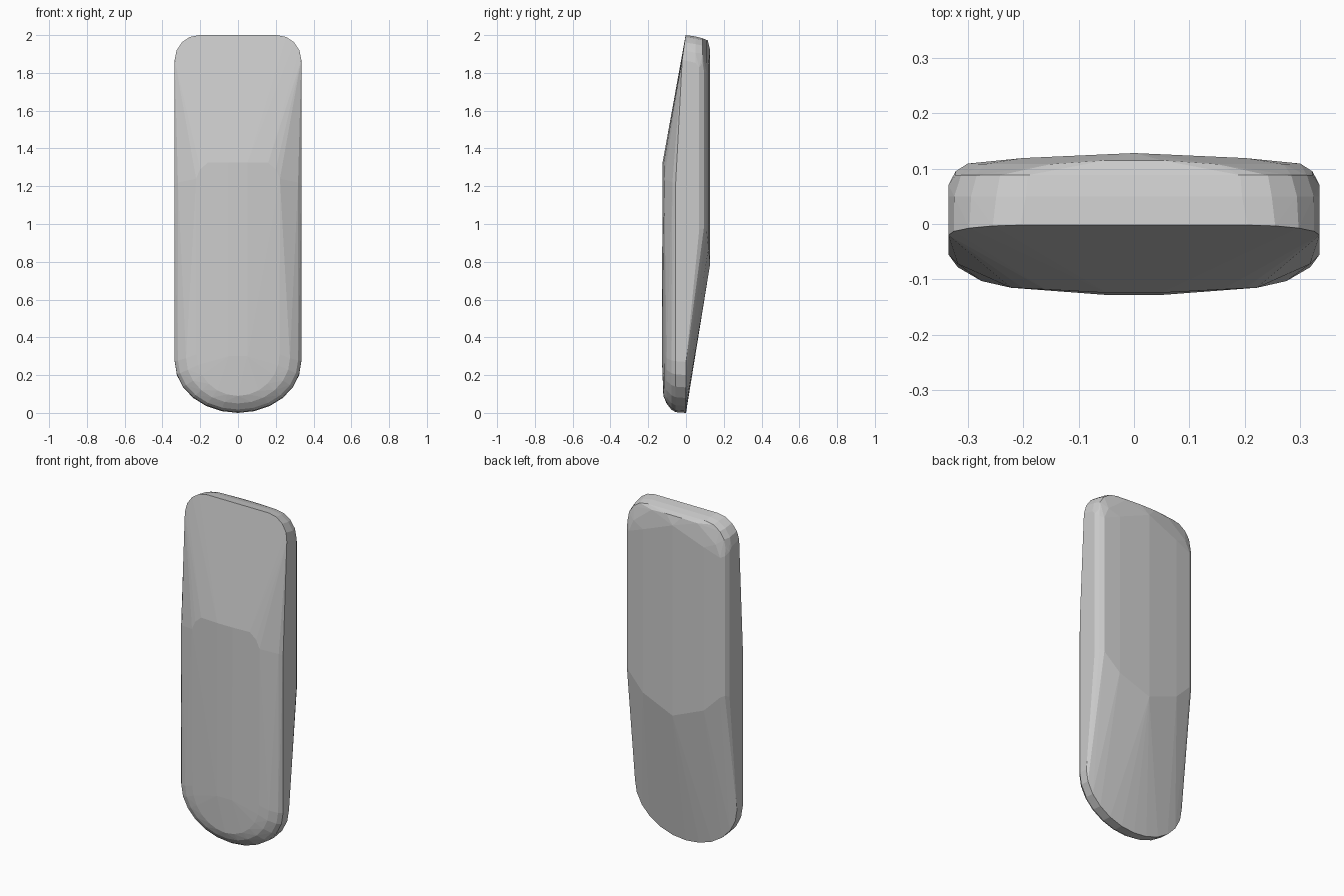
import bpy, bmesh, math

if "Cube" in bpy.data.objects:
    bpy.data.objects.remove(bpy.data.objects["Cube"])

pts = []


def mirror(*group):
    """Add points on both sides of x = 0."""
    for x, y, z in group:
        pts.append((x, y, z))
        if x > 0:
            pts.append((-x, y, z))


def lower_arc(w, h, z0, y, n=6, y_mid=None):
    """Half of a rounded lower end, from bottom centre to side."""
    for i in range(n + 1):
        a = math.pi / 2 * i / n
        x = w * math.sin(a)
        yy = y if y_mid is None else y_mid + (y - y_mid) * x / w
        mirror((x, yy, z0 + h * (1 - math.cos(a))))


def top_corner(w, r, z_top, y, r_z=None, n=4, slope=0.0):
    """Rounded upper corner, optionally leaning with height."""
    r_z = r_z or r
    for i in range(n + 1):
        a = math.pi / 2 * i / n
        z = z_top - r_z * (1 - math.cos(a))
        mirror((w - r + r * math.sin(a), y - slope * (z_top - z), z))


# Rounded lower tip: vertical rim, then shoulder up to the front panel
lower_arc(0.335, 0.27, 0.0, 0.0)
lower_arc(0.335, 0.27, 0.004, -0.055)
lower_arc(0.318, 0.26, 0.018, -0.078)
lower_arc(0.275, 0.24, 0.05, -0.103)
lower_arc(0.22, 0.22, 0.09, -0.115, y_mid=-0.12)

# Gently crowned front panel and the bevels beside it
mirror((0.05, -0.128, 0.30), (0.05, -0.124, 1.325),
       (0.16, -0.118, 1.325), (0.20, -0.116, 1.29), (0.222, -0.115, 1.24),
       (0.318, -0.072, 1.22), (0.335, -0.055, 1.21))

# Chisel edge at the top of the front slope
top_corner(0.335, 0.13, 2.0, -0.002, slope=0.14)

# Rounded upper rear shoulder
top_corner(0.335, 0.14, 1.993, 0.05)
top_corner(0.322, 0.13, 1.983, 0.088)
mirror((0.15, 0.108, 1.965), (0.05, 0.115, 1.972),
       (0.27, 0.108, 1.87), (0.30, 0.109, 1.80),
       (0.20, 0.119, 1.84), (0.0, 0.128, 1.92))

# Crowned back panel and the fold above the rear lower slope
mirror((0.335, 0.07, 1.83), (0.335, 0.07, 0.97), (0.322, 0.095, 1.81),
       (0.322, 0.095, 0.98), (0.30, 0.109, 0.97),
       (0.20, 0.119, 0.87), (0.0, 0.128, 0.79))

mesh = bpy.data.meshes.new("chisel_blade")
blade = bpy.data.objects.new("chisel_blade", mesh)
bpy.context.collection.objects.link(blade)

# Skin the profiles with a faceted convex surface
bm = bmesh.new()
for p in pts:
    bm.verts.new(p)
bmesh.ops.remove_doubles(bm, verts=bm.verts[:], dist=0.0005)
bmesh.ops.convex_hull(bm, input=bm.verts[:])
bmesh.ops.delete(bm, geom=[v for v in bm.verts if not v.link_faces],
                 context='VERTS')
bmesh.ops.dissolve_limit(bm, angle_limit=math.radians(1.0),
                         verts=bm.verts[:], edges=bm.edges[:])
bmesh.ops.recalc_face_normals(bm, faces=bm.faces[:])
bm.to_mesh(mesh)
bm.free()
